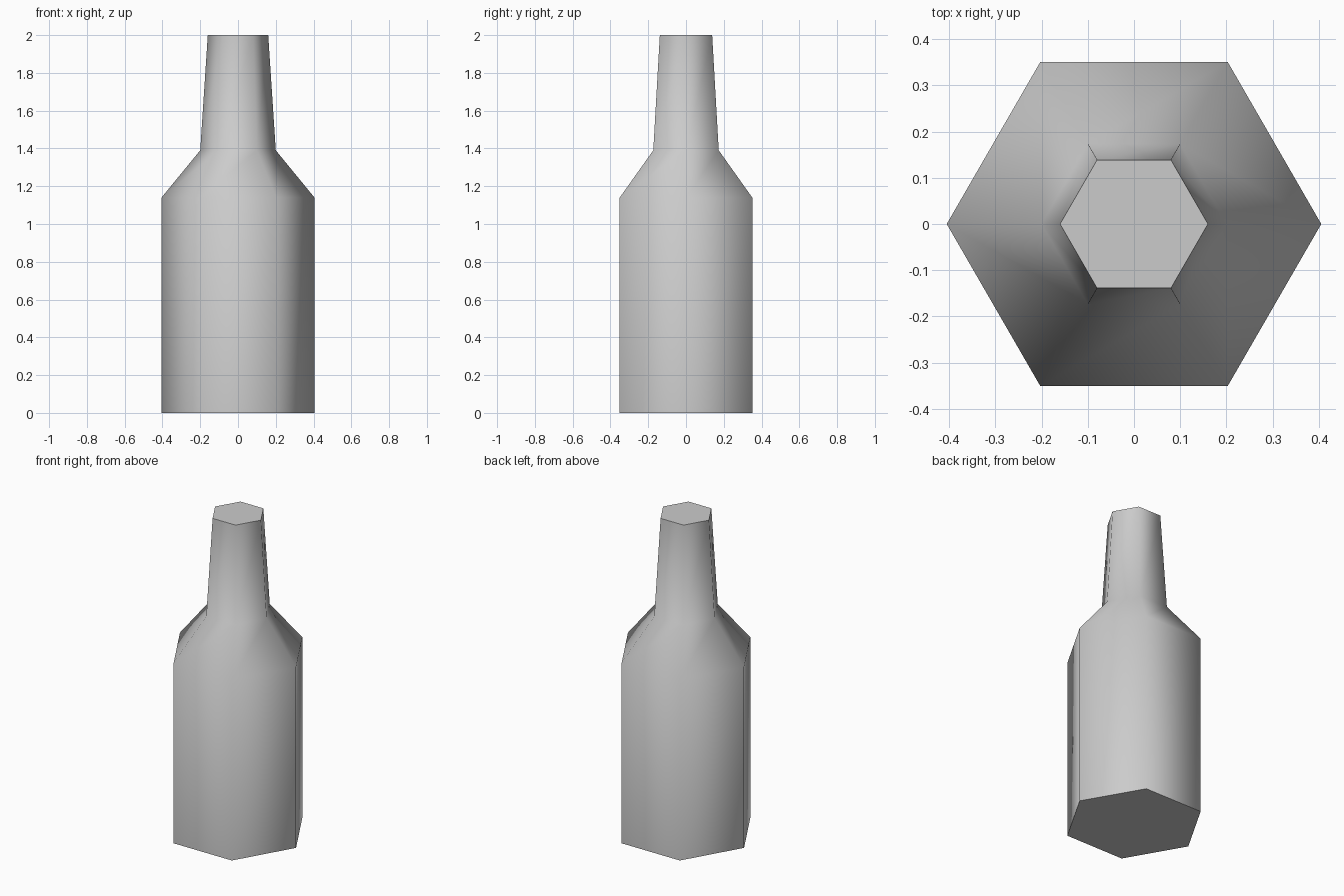
import bpy, bmesh, math

if "Cube" in bpy.data.objects:
    bpy.data.objects.remove(bpy.data.objects["Cube"])

SIDES = 6
# (radius, height) profile: base, shoulder start, neck base, neck top
PROFILE = [(0.405, 0.0), (0.405, 1.14), (0.2, 1.39), (0.16, 2.0)]

bm = bmesh.new()
rings = [[bm.verts.new((r * math.cos(math.tau * i / SIDES),
                        r * math.sin(math.tau * i / SIDES), z))
          for i in range(SIDES)] for r, z in PROFILE]

# side walls
for lower, upper in zip(rings, rings[1:]):
    for i in range(SIDES):
        j = (i + 1) % SIDES
        bm.faces.new((lower[i], lower[j], upper[j], upper[i]))

# flat base and top
bm.faces.new(rings[0][::-1])
bm.faces.new(rings[-1])

mesh = bpy.data.meshes.new("bottle")
bm.to_mesh(mesh)
bm.free()
bottle = bpy.data.objects.new("bottle", mesh)
bpy.context.collection.objects.link(bottle)

# smooth sides, crisp rims
bpy.context.view_layer.objects.active = bottle
bottle.select_set(True)
bpy.ops.object.shade_smooth_by_angle(angle=math.radians(70))
